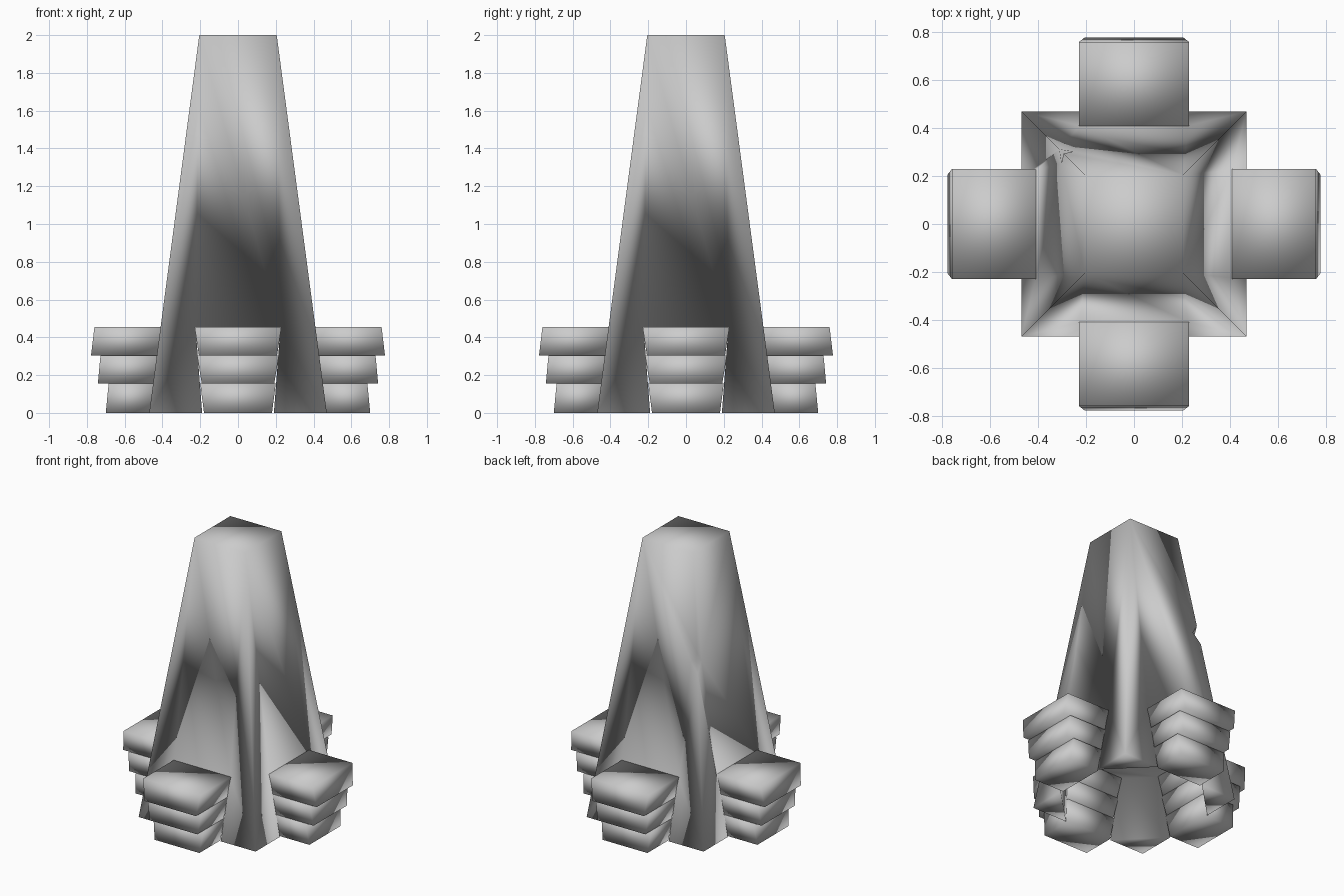
import bpy, bmesh
from mathutils import Matrix
from math import radians

if "Cube" in bpy.data.objects:
    bpy.data.objects.remove(bpy.data.objects["Cube"])

H, BASE, TOP = 2.0, 0.47, 0.205
Z1 = 0.455                      # top of the openings between the legs


def half(z):
    """Half width of the tapered body at height z."""
    return BASE + (TOP - BASE) * z / H


def finish(bm, name):
    bmesh.ops.remove_doubles(bm, verts=bm.verts, dist=0.0005)
    bmesh.ops.recalc_face_normals(bm, faces=bm.faces)
    me = bpy.data.meshes.new(name)
    bm.to_mesh(me)
    bm.free()
    for p in me.polygons:
        p.use_smooth = True
    ob = bpy.data.objects.new(name, me)
    bpy.context.collection.objects.link(ob)
    return ob


def face(bm, pts, rot=Matrix()):
    return bm.faces.new([bm.verts.new(rot @ Matrix.Translation(p).translation) for p in pts])


# Tapered body: four sides with an opening, four triangular legs, hollow base
bm = bmesh.new()
a0, a1, h1 = 0.19, 0.225, half(Z1)
zs = (1.33, 1.26, 1.19)         # small nick on the back left corner
nick = [(half(z), z) for z in zs]
for i in range(4):
    r = Matrix.Rotation(radians(90 * i), 4, 'Z')
    # side, built facing -y, then turned
    pts = [(-BASE, -BASE, 0), (-a0, -BASE, 0), (-a1, -h1, Z1), (a1, -h1, Z1),
           (a0, -BASE, 0), (BASE, -BASE, 0)]
    q = half(zs[1])
    if i == 2:      # back side: nick at its right end
        pts += [(half(zs[2]), -half(zs[2]), zs[2]), (q - 0.05, -q, zs[1]),
                (half(zs[0]), -half(zs[0]), zs[0])]
    pts += [(TOP, -TOP, H), (-TOP, -TOP, H)]
    if i == 3:      # left side: nick at its left end
        pts += [(-half(zs[0]), -half(zs[0]), zs[0]), (-q + 0.05, -q, zs[1]),
                (-half(zs[2]), -half(zs[2]), zs[2])]
    face(bm, pts, r)
    # leg foot and slanted inner wall
    face(bm, [(a0, -BASE, 0), (BASE, -BASE, 0), (BASE, -a0, 0)], r)
    face(bm, [(a0, -BASE, 0), (BASE, -a0, 0), (h1, -a1, Z1), (a1, -h1, Z1)], r)
# nick floor
m = (-q + 0.035, q - 0.035, zs[1])
for c in ((-q + 0.05, q, zs[1]), (-q, q - 0.05, zs[1])):
    for k in (0, 2):
        h = half(zs[k])
        face(bm, [(-h, h, zs[k]), m, c])
# flat top and ceiling of the hollow base
face(bm, [(-TOP, -TOP, H), (TOP, -TOP, H), (TOP, TOP, H), (-TOP, TOP, H)])
face(bm, [(-a1, -h1, Z1), (a1, -h1, Z1), (h1, -a1, Z1), (h1, a1, Z1),
          (a1, h1, Z1), (-a1, h1, Z1), (-h1, a1, Z1), (-h1, -a1, Z1)])
finish(bm, "tapered_body")

# Stepped pods: z range, outer reach and half width at bottom and top of each tier
tiers = [(0.0, 0.155, 0.70, 0.685, 0.18, 0.20),
         (0.155, 0.305, 0.742, 0.728, 0.192, 0.217),
         (0.305, Z1, 0.778, 0.76, 0.207, 0.23)]
for i, side in enumerate(("front", "right", "back", "left")):
    r = Matrix.Rotation(radians(90 * i), 4, 'Z')
    for t, (z0, z1, o0, o1, w0, w1) in enumerate(tiers):
        bm = bmesh.new()
        ring = []
        for z, o, w in ((z0, o0, w0), (z1, o1, w1)):
            n = half(z) - 0.01
            ring.append([(-w, -n, z), (-w, -o, z), (w, -o, z), (w, -n, z)])
        lo, up = ring
        face(bm, lo, r)
        face(bm, up, r)
        for k in range(4):
            j = (k + 1) % 4
            face(bm, [lo[k], lo[j], up[j], up[k]], r)
        finish(bm, f"{side}_pod_tier_{t + 1}")
